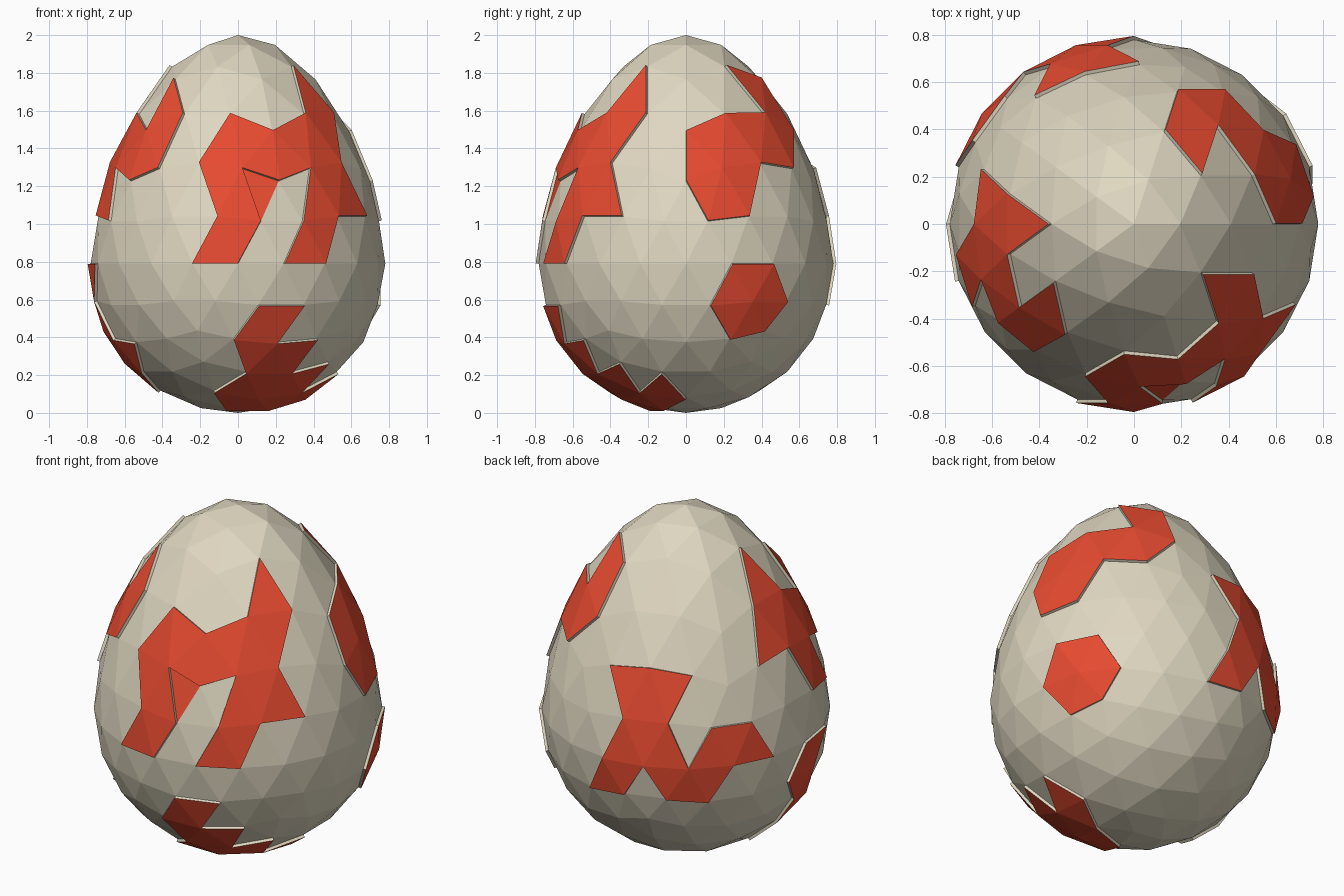
import bpy, bmesh
from math import atan2, degrees, hypot, radians
from mathutils import Vector

if "Cube" in bpy.data.objects:
    bpy.data.objects.remove(bpy.data.objects["Cube"])

RADIUS = 0.78      # widest radius
WAIST = 0.79       # height of the widest ring
LIFT = 0.016       # how far the patches stand proud


def material(name, colour):
    m = bpy.data.materials.new(name)
    m.diffuse_color = (*colour, 1)
    m.use_nodes = True
    m.node_tree.nodes["Principled BSDF"].inputs["Base Color"].default_value = m.diffuse_color
    return m


# Egg body: icosphere with its upper half drawn out to a blunt point
bm = bmesh.new()
bmesh.ops.create_icosphere(bm, subdivisions=3, radius=1)
for v in bm.verts:
    s = v.co.z
    v.co = Vector((v.co.x * RADIUS, v.co.y * RADIUS,
                   WAIST + 0.79 * s + (0.42 * s * s if s > 0 else 0)))
bm.normal_update()


# Positions on the egg: degrees round from the front (+ to the right), height
def gap(co, spot):
    turn = degrees(atan2(co.x, -co.y)) - spot[0]
    turn = (turn + 180) % 360 - 180
    return hypot(radians(turn) * hypot(co.x, co.y), co.z - spot[1])


def face_at(spot):
    return min(bm.faces, key=lambda f: gap(f.calc_center_median(), spot))


def patch(fans=(), extra=(), skip=()):
    """Faces around each fan corner, plus single faces, minus skipped ones."""
    faces = {face_at(p) for p in extra}
    for p in fans:
        faces |= set(min(bm.verts, key=lambda v: gap(v.co, p)).link_faces)
    return faces - {face_at(p) for p in skip}


flush = face_at((9, 1.17))       # one painted facet left level with the body

patches = [
    # front patch
    patch(fans=[(0.5, 1.30), (35.5, 1.30)],
          extra=[(54, 1.49), (54, 1.66), (54, 1.13), (-9, 0.87), (0, 0.94),
                 (27, 0.86), (36, 0.94)],
          skip=[(9, 1.17), (27, 1.17)]),
    # upper right patch
    patch(fans=[(107.5, 1.30)],
          extra=[(126, 1.49), (136.5, 1.40), (149, 1.46), (143, 1.73), (154, 1.62)]),
    # right spot
    patch(fans=[(116.5, 0.606)]),
    # upper left patch
    patch(fans=[(-71.5, 1.30)],
          extra=[(-46, 1.62), (-41, 1.46), (-48.5, 1.34), (-90, 1.66),
                 (-90, 1.49), (-100.5, 1.40)],
          skip=[(-63, 1.17)]),
    # back patch
    patch(fans=[(-162, 0.79)],
          extra=[(-171.5, 1.22), (-152.5, 1.22), (-162, 1.13), (-180, 0.66),
                 (-144, 0.66), (-135.5, 0.72), (-135, 0.86), (-126, 0.94),
                 (-117, 0.86)],
          skip=[(-162, 0.67)]),
    # lower left patch
    patch(extra=[(-81, 0.73), (-90, 0.67), (-90, 0.55), (-80.5, 0.48),
                 (-84, 0.36), (-77, 0.29), (-65, 0.33), (-82, 0.20)]),
    # underside patch
    patch(fans=[(18, 0.083)],
          extra=[(18, 0.505), (8.7, 0.446), (7.5, 0.328), (18, 0.27),
                 (28.5, 0.328), (46, 0.198), (73, 0.14), (67, 0.077)]),
]

# Raise each patch; its rim keeps the body colour
red = [flush]
for faces in patches:
    geom = bmesh.ops.extrude_face_region(bm, geom=list(faces))["geom"]
    old = [f for f in faces if f.is_valid and f not in geom]
    if old:
        bmesh.ops.delete(bm, geom=old, context="FACES_ONLY")
    tops = {g for g in geom if isinstance(g, bmesh.types.BMFace)}
    for f in tops:
        f.normal_update()
    moves = []
    for v in {v for f in tops for v in f.verts}:
        n = sum((f.normal for f in v.link_faces if f in tops), Vector())
        moves.append((v, n.normalized() * LIFT))
    for v, step in moves:
        v.co += step
    red += tops
for f in red:
    f.material_index = 1
loose = [e for e in bm.edges if not e.link_faces]
if loose:
    bmesh.ops.delete(bm, geom=loose, context="EDGES")
bmesh.ops.recalc_face_normals(bm, faces=bm.faces[:])

# Finished egg, flat faceted
mesh = bpy.data.meshes.new("egg_shell")
bm.to_mesh(mesh)
bm.free()
mesh.materials.append(material("cream", (0.74, 0.68, 0.53)))
mesh.materials.append(material("red", (0.80, 0.07, 0.03)))
egg = bpy.data.objects.new("egg_shell", mesh)
bpy.context.collection.objects.link(egg)
